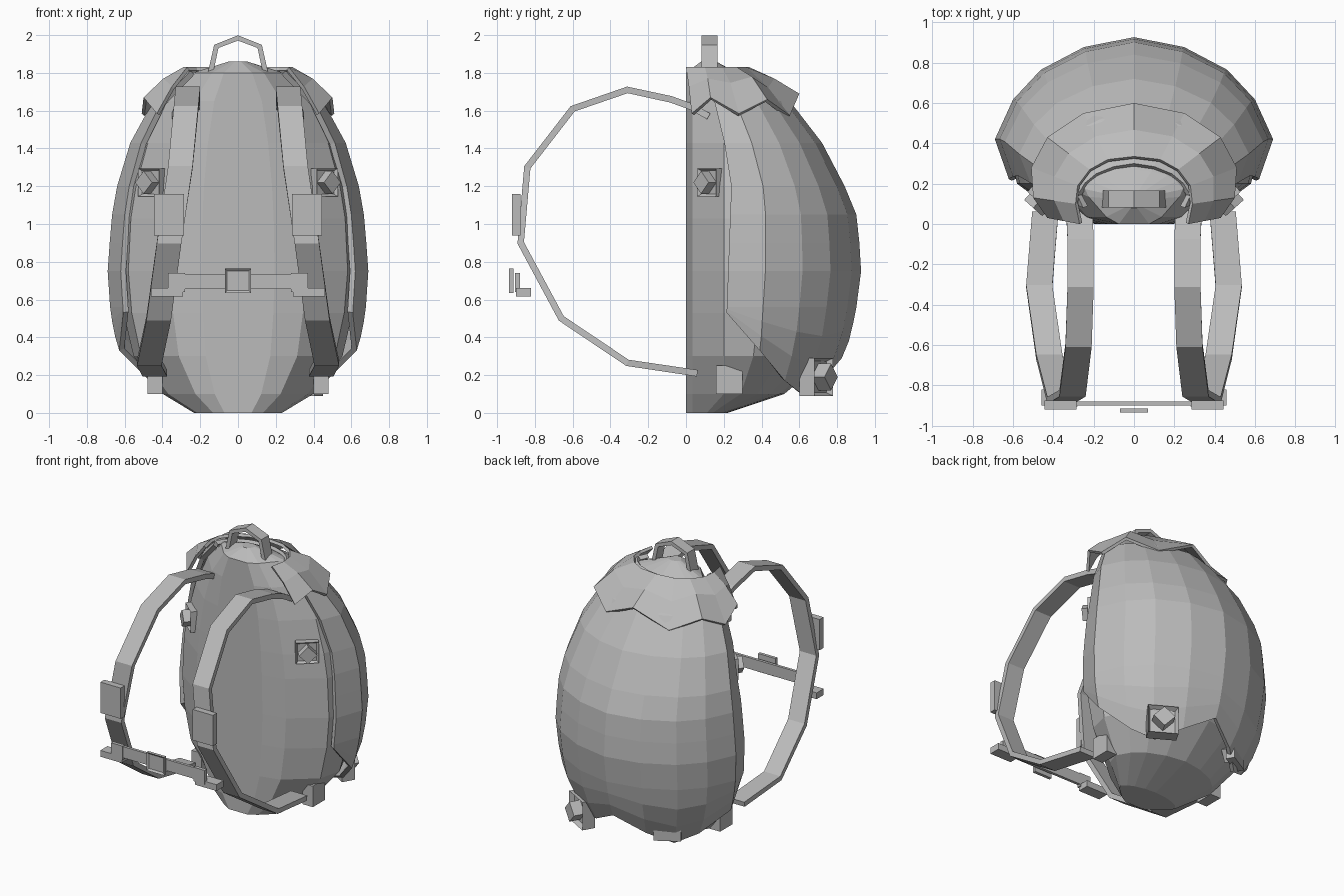
import bpy, bmesh, math
from mathutils import Vector, Matrix

if "Cube" in bpy.data.objects:
    bpy.data.objects.remove(bpy.data.objects["Cube"])

grey = bpy.data.materials.new("grey_fabric")
grey.diffuse_color = (0.5, 0.5, 0.5, 1)
grey.use_nodes = True
grey.node_tree.nodes["Principled BSDF"].inputs["Base Color"].default_value = grey.diffuse_color


def finish(name, bm):
    bmesh.ops.recalc_face_normals(bm, faces=bm.faces)
    me = bpy.data.meshes.new(name)
    bm.to_mesh(me)
    bm.free()
    me.materials.append(grey)
    ob = bpy.data.objects.new(name, me)
    bpy.context.collection.objects.link(ob)
    return ob


def lerp(table, z):
    for (a, p), (b, q) in zip(table, table[1:]):
        if z <= b:
            t = max(0, (z - a) / (b - a))
            return p + (q - p) * t
    return table[-1][1]


def loft(bm, rings, closed=False):
    rows = [[bm.verts.new(p) for p in r] for r in rings]
    n = len(rows[0])
    for a, b in zip(rows, rows[1:]):
        for i in range(n if closed else n - 1):
            j = (i + 1) % n
            bm.faces.new((a[i], a[j], b[j], b[i]))
    return rows


def solidify(ob, t):
    m = ob.modifiers.new("thickness", 'SOLIDIFY')
    m.thickness, m.offset = t, -1


def box(name, x, y, z):
    bm = bmesh.new()
    c = Vector(((x[0] + x[1]) / 2, (y[0] + y[1]) / 2, (z[0] + z[1]) / 2))
    s = Matrix.Diagonal((x[1] - x[0], y[1] - y[0], z[1] - z[0], 1))
    bmesh.ops.create_cube(bm, size=1, matrix=Matrix.Translation(c) @ s)
    return finish(name, bm)


# Shared egg outlines: half width and rear depth against height
WIDTH = [(.1, .5), (.35, .64), (.53, .675), (.75, .69), (1.03, .67), (1.2, .64),
         (1.43, .57), (1.65, .45), (1.81, .28)]
DEPTH = [(.1, .73), (.3, .83), (.4, .87), (.7, .93), (1.03, .91), (1.2, .84),
         (1.43, .72), (1.65, .55), (1.81, .3)]
RIM = [(.53, .215), (1.2, .24), (1.45, .2), (1.65, .15), (1.81, .08)]
COLS = [(.9, 0), (1, .28), (.87, .56), (.67, .77), (.36, .93), (0, 1)]


def mirror_row(half):
    return half + [(-x, y, z) for x, y, z in reversed(half[:-1])]


# Rear shell with a scalloped lower rim
HEM = [.53, .33, .17, .1, .18, .29]
rings = []
for k in range(3):
    half = []
    for (fx, fy), h in zip(COLS, HEM):
        z = h + (.56 - h) * k / 3
        y0 = lerp(RIM, z)
        half.append((lerp(WIDTH, z) * fx, y0 + (lerp(DEPTH, z) - y0) * fy, z))
    rings.append(mirror_row(half))
for z in (.56, .75, .9, 1.05, 1.2, 1.43, 1.65, 1.81):
    y0, w, d = lerp(RIM, z), lerp(WIDTH, z), lerp(DEPTH, z)
    rings.append(mirror_row([(w * fx, y0 + (d - y0) * fy, z) for fx, fy in COLS]))
bm = bmesh.new()
loft(bm, rings)
solidify(finish("rear_shell", bm), .03)

# Inner body: flat panel, wide chamfered sides, rounded rear
B_W = [(0, .24), (.1, .41), (.3, .57), (.53, .625), (.75, .645), (1.03, .63), (1.2, .6),
       (1.43, .53), (1.65, .42), (1.8, .25), (1.86, .05)]
B_D = [(0, .22), (.1, .52), (.2, .66), (.3, .76), (.53, .85), (.75, .88), (1.03, .86),
       (1.2, .79), (1.43, .67), (1.65, .5), (1.8, .27), (1.86, .16)]
rings = []
for z, w in B_W:
    d = lerp(B_D, z)
    f = .08 if z > 1.84 else 0.0
    side = min(.2, f + (d - f) * .5)
    half = [(0, f, z), (.3 * w, f, z), (.55 * w, f + (.035 if z < 1.84 else .01), z), (.9 * w, side, z)]
    half += [(w * fx * .97, side + (d - side) * fy, z) for fx, fy in COLS[1:]]
    rings.append(half + [(-x, y, q) for x, y, q in reversed(half[1:-1])])
bm = bmesh.new()
rows = loft(bm, rings, closed=True)
bm.faces.new(rows[0])
bm.faces.new(rows[-1])
finish("inner_body", bm)

# Zigzag collar flap around the top
TOP = [(.27, .0), (.29, .1), (.28, .19), (.22, .27), (.13, .32), (0, .335)]
LOW = [(.43, .03), (.5, .13), (.51, .28), (.43, .43), (.25, .55), (0, .6)]
LOWZ = [1.585, 1.67, 1.585, 1.66, 1.575, 1.69]
BUMP = [.02, .02, .04, .035, .02, .01]
rings = [mirror_row([(x, y, 1.83) for x, y in TOP])]
for t in (.5, 1):
    rings.append(mirror_row([(a + (c - a) * t, b + (d - b) * t, 1.83 + (z - 1.83) * t + (h if t < 1 else 0))
                             for (a, b), (c, d), z, h in zip(TOP, LOW, LOWZ, BUMP)]))
bm = bmesh.new()
loft(bm, rings)
solidify(finish("collar_flap", bm), .02)


# Flat bands swept along a path of points
def band(name, path, across, normal_of, t):
    bm = bmesh.new()
    rings = []
    for i, (x, y, z) in enumerate(path):
        p = Vector((x, y, z))
        a = Vector(path[max(i - 1, 0)])
        b = Vector(path[min(i + 1, len(path) - 1)])
        n = normal_of(b - a).normalized() * t / 2
        rings.append([p + across + n, p - across + n, p - across - n, p + across - n])
    rows = loft(bm, rings, closed=True)
    bm.faces.new(rows[0])
    bm.faces.new(rows[-1])
    return finish(name, bm)


# Shoulder straps
STRAP = [(.285, .12, 1.57), (.27, .03, 1.62), (.265, -.08, 1.66), (.265, -.31, 1.71),
         (.275, -.6, 1.61), (.305, -.84, 1.3), (.365, -.875, .9), (.42, -.66, .5),
         (.47, -.31, .265), (.44, .06, .21)]
for s, tag in ((1, "right"), (-1, "left")):
    band(tag + "_shoulder_strap", [(s * x, y, z) for x, y, z in STRAP],
         Vector((.065, 0, 0)), lambda d: Vector((0, -d.z, d.y)), .035)

# Carry handle
band("carry_handle", [(-.15, .125, 1.78), (-.115, .125, 1.94), (0, .125, 1.985),
                      (.115, .125, 1.94), (.15, .125, 1.78)],
     Vector((0, .042, 0)), lambda d: Vector((-d.z, 0, d.x)), .028)


# Fastener: square block with recessed face and a diamond stud
def fastener(name, loc, angle, size, depth, stud):
    place = Matrix.Translation(loc) @ Matrix.Rotation(angle, 4, 'Z')
    bm = bmesh.new()
    bmesh.ops.create_cube(bm, size=1, matrix=Matrix.Diagonal((depth, size, size, 1)))
    bm.faces.ensure_lookup_table()
    face = max(bm.faces, key=lambda f: f.calc_center_median().x)
    bmesh.ops.inset_region(bm, faces=[face], thickness=size * .12)
    bmesh.ops.translate(bm, verts=face.verts, vec=(-depth * .35, 0, 0))
    bmesh.ops.create_cube(bm, size=stud, matrix=Matrix.Translation((depth * .45, 0, 0))
                          @ Matrix.Rotation(math.pi / 4, 4, 'X'))
    bm.transform(place)
    finish(name, bm)


fastener("right_lower_fastener", (.34, .69, .19), math.radians(60), .2, .09, .1)
# The left one is turned inward, tucked behind the hem
fastener("left_lower_fastener", (-.31, .65, .225), math.radians(-60), .18, .06, .09)

for s, tag in ((1, "right"), (-1, "left")):
    a = math.radians(-48 if s > 0 else 228)
    fastener(tag + "_side_fastener", (s * .458, .126, 1.22), a, .15, .045, .085)

    def span(a, b):
        return (a, b) if s > 0 else (-b, -a)
    # Strap anchor, chest pad and waist hook
    box(tag + "_strap_anchor", span(.4, .48), (.16, .3), (.1, .25))
    box(tag + "_strap_pad", span(.285, .445), (-.92, -.875), (.94, 1.16))
    box(tag + "_waist_hook", span(.29, .46), (-.9, -.82), (.615, .66))
    box(tag + "_waist_tab", span(.28, .37), (-.905, -.88), (.64, .74))

# Waist bar and its square buckle
box("waist_bar", (-.29, .29), (-.9, -.88), (.655, .735))
bm = bmesh.new()
bmesh.ops.create_cube(bm, size=1, matrix=Matrix.Translation((0, -.925, .7))
                      @ Matrix.Diagonal((.14, .022, .13, 1)))
face = min(bm.faces, key=lambda f: f.calc_center_median().y)
bmesh.ops.inset_region(bm, faces=[face], thickness=.018)
bmesh.ops.translate(bm, verts=face.verts, vec=(0, .012, 0))
finish("waist_buckle", bm)
